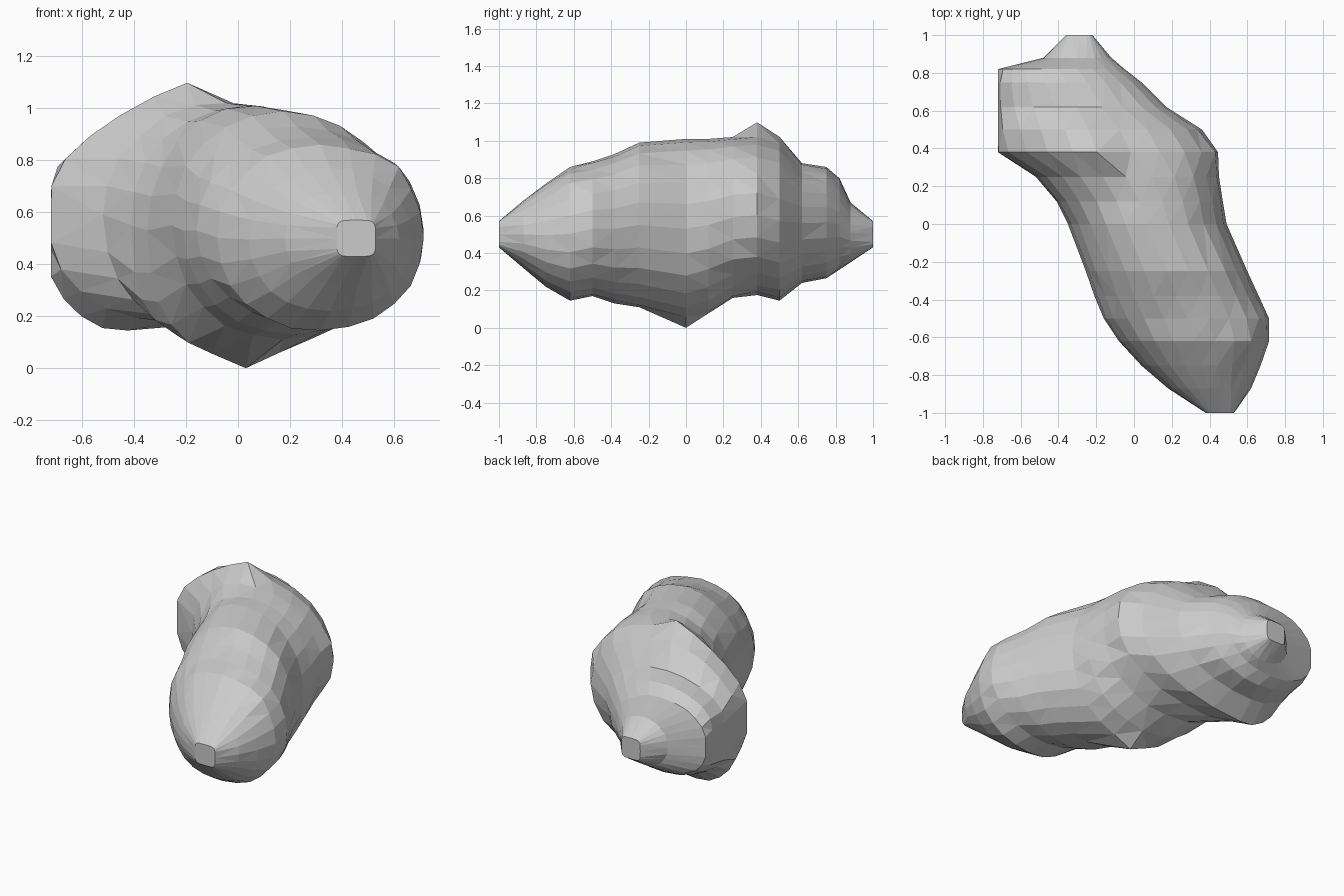
import bpy, bmesh, math, random
from mathutils import Vector

if "Cube" in bpy.data.objects:
    bpy.data.objects.remove(bpy.data.objects["Cube"])

random.seed(4)
SIDES = 24

# Cross-sections along the body: y, x min, x max, z min, z max
sections = [
    (-1.0, 0.38, 0.53, 0.43, 0.57),
    (-0.87, 0.18, 0.62, 0.32, 0.68),
    (-0.75, 0.04, 0.67, 0.22, 0.77),
    (-0.62, -0.08, 0.715, 0.145, 0.86),
    (-0.5, -0.16, 0.715, 0.17, 0.89),
    (-0.38, -0.21, 0.66, 0.13, 0.93),
    (-0.25, -0.255, 0.60, 0.11, 0.99),
    (0.0, -0.35, 0.49, 0.05, 1.01),
    (0.12, -0.41, 0.47, 0.09, 1.01),
    (0.25, -0.52, 0.45, 0.16, 1.02),
    (0.38, -0.74, 0.445, 0.175, 1.03),
    (0.5, -0.77, 0.36, 0.145, 1.00),
    (0.62, -0.77, 0.17, 0.24, 0.88),
    (0.75, -0.76, 0.04, 0.265, 0.86),
    (0.82, -0.74, -0.05, 0.31, 0.80),
    (0.88, -0.48, -0.12, 0.35, 0.67),
    (1.0, -0.36, -0.22, 0.43, 0.57),
]

# Local knobs on the surface: position, push, radius
knobs = [
    ((-0.22, 0.38, 1.03), (0, 0, 0.08), 0.17),
    ((0.03, 0.0, 0.05), (0, 0, -0.05), 0.17),
    ((0.58, -0.60, 0.77), (0.02, 0, 0.02), 0.14),
]


def bent(v, n):
    return math.copysign(abs(v) ** (2 / n), v) if abs(v) > 1e-6 else 0


def bump(y, centre, width):
    return max(0, 1 - abs(y - centre) / width)


bm = bmesh.new()
rings = []
for y, x0, x1, z0, z1 in sections:
    end = abs(y) > 0.99
    xm, zm = (x0 + x1) / 2, (z0 + z1) / 2
    # The keel swings left near the back; the lower left is boxy amidships
    crown = xm - 0.06 * bump(y, 0.42, 0.2)
    keel = xm - 0.04 * bump(y, 0, 0.1) - 0.22 * bump(y, 0.5, 0.25)
    n_up = 2.1 - 0.3 * bump(y, 0.44, 0.3)
    n_low = 2.1 + 0.8 * bump(y, 0.12, 0.25)
    ring = []
    for k in range(SIDES):
        a = 2 * math.pi * k / SIDES
        up, left = math.sin(a) >= 0, math.cos(a) < 0
        n = 5 if end else (n_up if up else n_low) if left else 2.1
        c, s = bent(math.cos(a), n), bent(math.sin(a), n)
        mid = crown if up else keel
        rough = 1 if end or k % 6 == 0 else 1 + random.uniform(-0.012, 0.012)
        x = mid + c * rough * (mid - x0 if left else x1 - mid)
        p = Vector((x, y, zm + (z1 - z0) / 2 * s * rough))
        q = p.copy()
        for pos, push, r in knobs:
            q += Vector(push) * max(0, 1 - (p - Vector(pos)).length / r)
        # Flat chipped side on the left
        q.x = max(q.x, -0.72)
        ring.append(bm.verts.new(q))
    rings.append(ring)

# Skin between the rings, and the two blunt ends
for r0, r1 in zip(rings, rings[1:]):
    for k in range(SIDES):
        n = (k + 1) % SIDES
        bm.faces.new((r0[k], r0[n], r1[n], r1[k]))
bm.faces.new(rings[0])
bm.faces.new(rings[-1])
bmesh.ops.triangulate(bm, faces=[f for f in bm.faces if len(f.verts) == 4],
                      quad_method='SHORT_EDGE')
bmesh.ops.recalc_face_normals(bm, faces=bm.faces[:])

# Settle the lowest tip on the ground
low = min(v.co.z for v in bm.verts)
bmesh.ops.translate(bm, verts=bm.verts[:], vec=(0, 0, -low))

mesh = bpy.data.meshes.new("rock_body")
bm.to_mesh(mesh)
bm.free()
rock = bpy.data.objects.new("rock_body", mesh)
bpy.context.collection.objects.link(rock)
